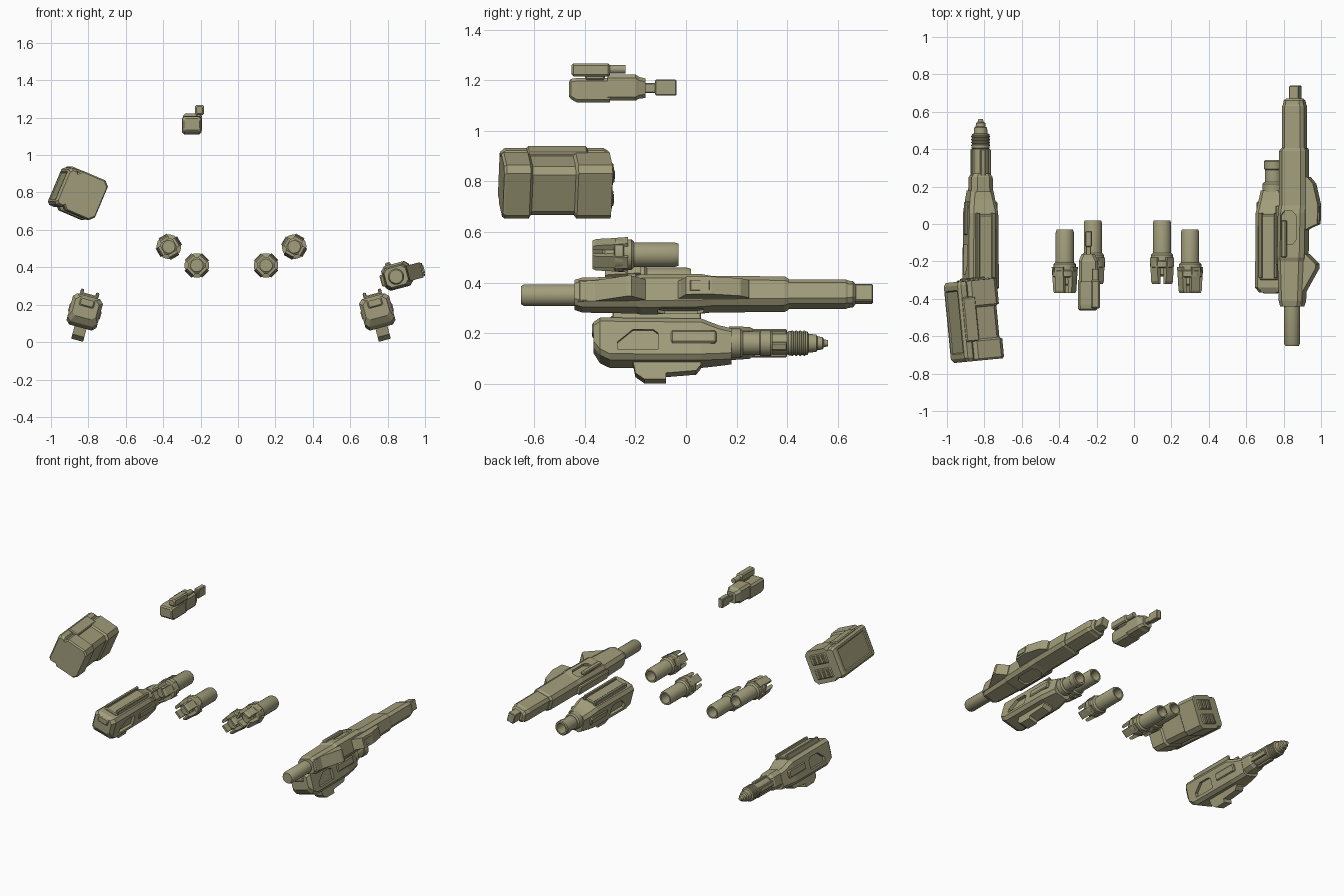
import bpy
import bmesh
from math import radians, sin, cos, pi
from mathutils import Matrix

if "Cube" in bpy.data.objects:
    bpy.data.objects.remove(bpy.data.objects["Cube"])

OLIVE = (0.36, 0.34, 0.20, 1)
mat = bpy.data.materials.new("olive_plastic")
mat.use_nodes = True
mat.diffuse_color = OLIVE
shader = mat.node_tree.nodes["Principled BSDF"]
shader.inputs["Base Color"].default_value = OLIVE
shader.inputs["Roughness"].default_value = 0.8


def frame(x, y, z, roll=0, yaw=0):
    return (Matrix.Translation((x, y, z)) @ Matrix.Rotation(radians(yaw), 4, "Z")
            @ Matrix.Rotation(radians(roll), 4, "Y"))


def skin(name, rings, m, smooth=False, caps=True):
    """Skin equal-sized rings of points; closed at both ends if caps."""
    bm = bmesh.new()
    loops = [[bm.verts.new(p) for p in ring] for ring in rings]
    n = len(loops[0])
    pairs = list(zip(loops, loops[1:])) + ([] if caps else [(loops[-1], loops[0])])
    for a, b in pairs:
        for i in range(n):
            j = (i + 1) % n
            bm.faces.new((a[i], a[j], b[j], b[i]))
    if caps:
        bm.faces.new(loops[0])
        bm.faces.new(loops[-1])
    bmesh.ops.recalc_face_normals(bm, faces=bm.faces)
    mesh = bpy.data.meshes.new(name)
    bm.to_mesh(mesh)
    bm.free()
    mesh.materials.append(mat)
    ob = bpy.data.objects.new(name, mesh)
    ob.matrix_world = m
    bpy.context.collection.objects.link(ob)
    if smooth:
        bpy.ops.object.select_all(action="DESELECT")
        ob.select_set(True)
        bpy.context.view_layer.objects.active = ob
        bpy.ops.object.shade_smooth_by_angle(angle=radians(35))
    return ob


def loft(name, m, *sections):
    """Chamfered box sections along y: (y, x0, x1, z0, z1, chamfer)."""
    rings = []
    for y, a, b, lo, hi, c in sections:
        outline = [(a + c, lo), (b - c, lo), (b, lo + c), (b, hi - c),
                   (b - c, hi), (a + c, hi), (a, hi - c), (a, lo + c)]
        rings.append([(x, y, z) for x, z in outline])
    return skin(name, rings, m)


def block(name, m, x0, x1, y0, y1, z0, z1, c=0.006):
    return loft(name, m, (y0, x0 + c, x1 - c, z0 + c, z1 - c, c),
                (y0 + c, x0, x1, z0, z1, c), (y1 - c, x0, x1, z0, z1, c),
                (y1, x0 + c, x1 - c, z0 + c, z1 - c, c))


def prism(name, m, pts, lo, hi, axis="x"):
    """Extrude a (y, other) outline along local x or z."""
    place = (lambda y, w, e: (e, y, w)) if axis == "x" else (lambda y, w, e: (w, y, e))
    return skin(name, [[place(y, w, e) for y, w in pts] for e in (lo, hi)], m)


def lathe(name, m, profile, n=24, caps=True):
    """Turn (y, radius) pairs around the local y axis."""
    rings = [[(r * cos(2 * pi * (i + .5) / n), y, r * sin(2 * pi * (i + .5) / n))
              for i in range(n)] for y, r in profile]
    return skin(name, rings, m, True, caps)


def cut(ob, cutter):
    bpy.context.view_layer.objects.active = ob
    mod = ob.modifiers.new("recess", "BOOLEAN")
    mod.operation, mod.solver, mod.object = "DIFFERENCE", "EXACT", cutter
    bpy.context.view_layer.update()
    bpy.ops.object.modifier_apply(modifier=mod.name)
    bpy.data.objects.remove(cutter)


# Launcher pod: waisted main box, outer rack and vents
m = frame(-.835, -.515, .785, 23, 5.5)
loft("pod_body", m, (-.215, -.085, .088, -.108, .108, .025), (-.205, -.09, .093, -.115, .115, .025),
     (-.11, -.09, .093, -.115, .115, .025), (-.1, -.08, .082, -.104, .104, .025),
     (.07, -.08, .082, -.104, .104, .025), (.08, -.09, .093, -.115, .115, .025),
     (.215, -.09, .093, -.115, .115, .025))
rack = loft("pod_rack", m, (-.215, -.125, -.08, -.095, .095, .012), (-.195, -.138, -.08, -.108, .108, .014),
            (.195, -.138, -.08, -.108, .108, .014), (.215, -.128, -.08, -.098, .098, .012))
cut(rack, block("panel_cutter", m, -.2, -.132, -.17, .17, -.08, .08))
block("pod_top_panel", m, -.125, -.05, -.11, .13, .09, .118)
for k in (-1, 1):
    block("pod_vent", m, -.07, .06, .21, .222, k * .05 - .035, k * .05 + .035)
    for i in range(3):
        block("pod_vent_slat", m, -.05 + i * .035, -.035 + i * .035, .21, .23,
              k * .05 - .025, k * .05 + .025, .003)


# Two lower rifles sharing the same receiver
WINDOW = [(-.27, -.045), (-.27, -.015), (-.21, .035), (-.13, .035), (-.11, .02), (-.11, -.045)]


def receiver(side, m):
    body = loft(side + "_rifle_body", m, (-.365, -.065, .065, -.03, .075, .02),
                (-.34, -.083, .083, -.065, .088, .02), (-.30, -.083, .083, -.085, .088, .02),
                (.06, -.08, .08, -.085, .085, .02), (.13, -.07, .07, -.08, .06, .02),
                (.18, -.062, .062, -.075, .05, .02))
    for s in (-1, 1):
        cut(body, prism("window_cutter", m, WINDOW, s * .062, s * .12))
        block(side + "_rifle_side_rail", m, s * .07 - .018, s * .07 + .018, -.06, .12, -.02, .03)
        block(side + "_rifle_top_wall", m, s * .042 - .009, s * .042 + .009, -.29, .06, .075, .118, .004)
    block(side + "_rifle_top_plate", m, -.05, .05, -.3, .05, .08, .1)
    prism(side + "_rifle_magazine", m, [(-.21, -.08), (-.2, -.13), (-.165, -.155), (-.08, -.155),
          (-.08, -.13), (.04, -.12), (.06, -.095), (.06, -.07)], -.033, .033)
    block(side + "_rifle_front_nub", m, -.04, .04, -.372, -.3, .03, .075)


m = frame(.745, 0, .16, -15)
receiver("left", m)
lathe("left_rifle_collar", m, [(.17, .058), (.215, .058), (.225, .05)])
lathe("left_rifle_tube", m, [(.2, .046), (.29, .046), (.295, .05), (.335, .05), (.342, .045),
                             (.342, .034), (.25, .034), (.2, .034)], caps=False)

m = frame(-.82, 0, .16, 15)
receiver("right", m)
loft("right_rifle_shroud", m, (.17, -.06, .06, -.06, .06, .025), (.25, -.058, .058, -.055, .058, .025),
     (.27, -.045, .045, -.045, .05, .02))
lathe("right_rifle_barrel", m, [(.26, .044), (.40, .044), (.405, .048), (.48, .047), (.485, .037),
                                (.515, .035), (.52, .027), (.54, .025), (.545, .016), (.562, .012)])
for i in range(4):
    lathe("right_rifle_ridge", m, [(.415 + i * .016, .046), (.417 + i * .016, .051),
                                   (.423 + i * .016, .051), (.425 + i * .016, .046)])
for k in (-1, 1):
    block("right_rifle_barrel_rail", m, k * .042 - .012, k * .042 + .012, .25, .4, -.016, .016, .004)
    block("right_rifle_barrel_fin", m, -.014, .014, .25, .4, k * .045 - .01, k * .045 + .01, .004)

# Long upper rifle
m = frame(.845, 0, .35, -15)
lathe("long_rifle_muzzle", m, [(-.652, .036), (-.64, .043), (-.42, .043)])
body = loft("long_rifle_body", m, (-.44, -.058, .06, -.05, .052, .02), (-.41, -.064, .068, -.06, .06, .022),
            (-.2, -.07, .075, -.062, .062, .022), (-.18, -.07, .08, -.066, .07, .022),
            (.06, -.066, .085, -.064, .07, .022), (.1, -.062, .085, -.06, .062, .022),
            (.39, -.062, .085, -.058, .06, .022), (.405, -.05, .08, -.052, .052, .018))
for s in (-1, 1):
    cut(body, prism("port_cutter", m, [(-.11, -.025), (-.11, .02), (-.085, .04), (.045, .04), (.07, .02),
                    (.07, -.025), (.045, -.045), (-.085, -.045)], s * .052, s * .11, "z"))
loft("long_rifle_stock", m, (.39, -.046, .075, -.05, .05, .018), (.63, -.046, .075, -.05, .05, .018),
     (.64, -.042, .07, -.046, .046, .018), (.66, -.04, .068, -.044, .044, .018),
     (.672, -.025, .055, -.032, .032, .014))
block("long_rifle_end_tab", m, -.008, .045, .66, .74, -.034, .034, .004)
prism("long_rifle_grip", m, [(-.43, .05), (-.42, .066), (-.36, .07), (-.235, .142), (-.215, .142),
      (-.16, .085), (-.16, .05)], -.042, .042, "z")
prism("long_rifle_side_guard", m, [(-.04, .07), (-.02, .102), (.0, .148), (.1, .152), (.215, .125),
      (.25, .095), (.25, .07)], -.036, .036, "z")
prism("long_rifle_guard_panel", m, [(.01, .14), (.02, .156), (.09, .156), (.1, .14)], -.02, .02, "z")
block("long_rifle_sight", m, -.04, -.01, -.18, .02, .06, .085)
block("long_rifle_inner_rail", m, -.085, -.05, -.22, .1, -.035, .03)

# Four short thrusters in mirrored pairs
for side, s in (("right", -1), ("left", 1)):
    for level, x, y, z in (("upper", .335, -.2, .51), ("lower", .185, -.15, .41)):
        name = side + "_" + level + "_thruster"
        m = frame(s * x - .035, y, z, s * -15 if level == "upper" else 0)
        lathe(name + "_tube", m, [(-.06, .049), (.155, .049), (.17, .044), (.17, .034), (.06, .034),
                                  (-.06, .034)], caps=False)
        lathe(name + "_plug", m, [(-.13, .034), (-.12, .046), (.08, .036)], 16)
        lathe(name + "_collar", m, [(-.085, .055), (-.08, .066), (-.05, .066), (-.045, .06),
                                    (-.015, .06), (-.005, .05)], 16)
        for i in range(4):
            turn = m @ Matrix.Rotation(radians(45 + 90 * i), 4, "Y")
            prism(name + "_claw", turn, [(-.17, .036), (-.17, .05), (-.155, .057), (-.1, .06),
                  (-.03, .066), (-.03, .036)], -.026, .026)

# Small pistol
m = frame(-.245, 0, 1.165)
loft("pistol_front", m, (-.462, -.045, .04, -.03, .03, .01), (-.455, -.053, .047, -.04, .04, .012),
     (-.43, -.055, .05, -.054, .044, .012), (-.3, -.055, .05, -.054, .044, .012))
loft("pistol_body", m, (-.31, -.05, .052, -.046, .058, .014), (-.2, -.05, .052, -.046, .058, .014),
     (-.185, -.045, .045, -.038, .048, .014), (-.16, -.035, .035, -.035, .042, .014))
block("pistol_neck", m, -.012, .016, -.17, -.11, -.016, .024, .004)
block("pistol_end_block", m, -.016, .02, -.122, -.038, -.026, .038, .004)
block("pistol_scope", m, .014, .064, -.452, -.3, .05, .102, .008)
lathe("pistol_scope_tail", m @ Matrix.Translation((.04, 0, .078)), [(-.32, .017), (-.24, .017)], 16)
block("pistol_scope_mount", m, .02, .05, -.4, -.32, .035, .06)
